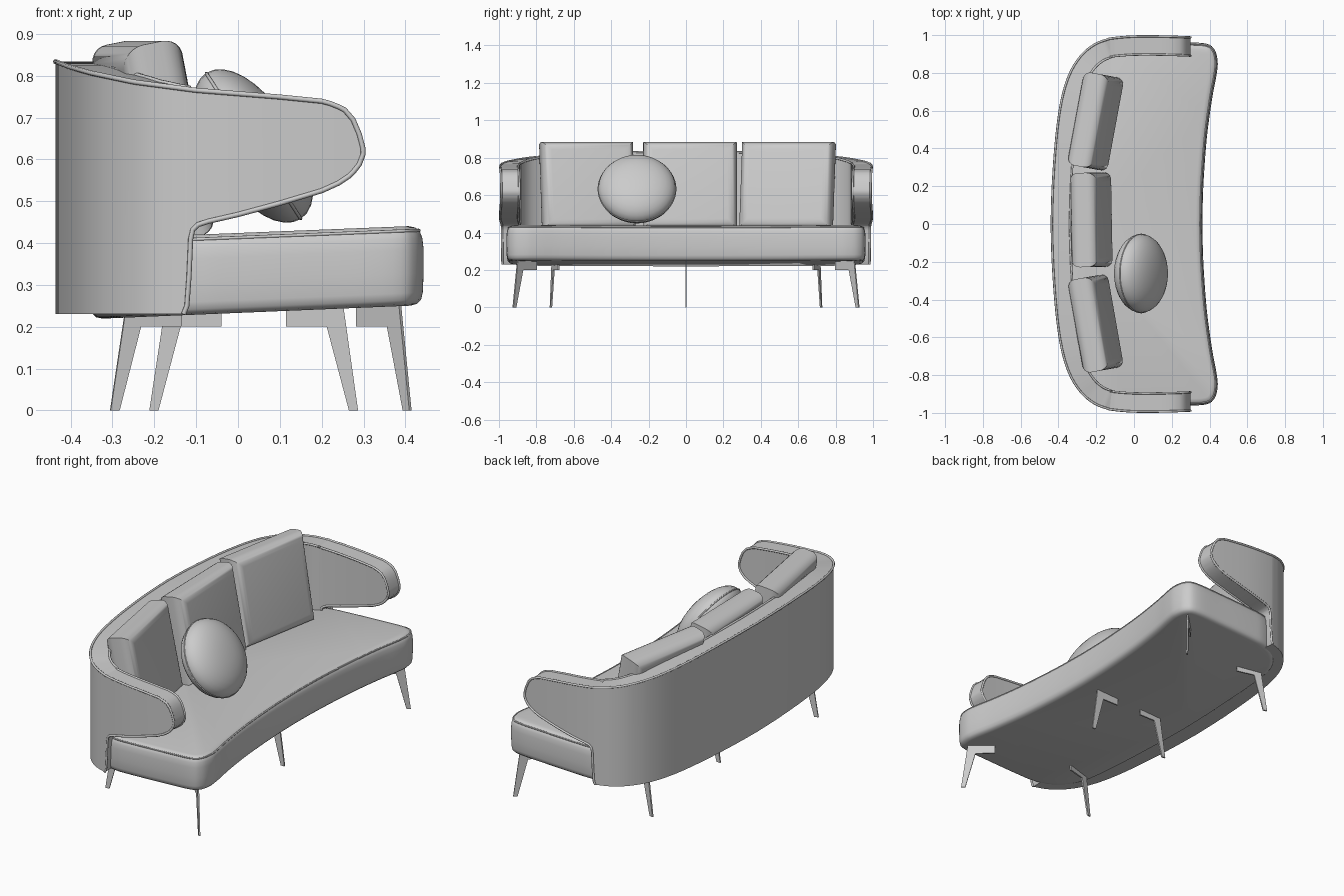
import bpy, bmesh, math
from mathutils import Vector, Matrix

if "Cube" in bpy.data.objects:
    bpy.data.objects.remove(bpy.data.objects["Cube"])

fabric = bpy.data.materials.new("grey fabric")
fabric.diffuse_color = (0.6, 0.6, 0.6, 1)
fabric.use_nodes = True
fabric.node_tree.nodes["Principled BSDF"].inputs["Base Color"].default_value = fabric.diffuse_color


def finish(bm, name, angle=35):
    bmesh.ops.recalc_face_normals(bm, faces=bm.faces)
    me = bpy.data.meshes.new(name)
    bm.to_mesh(me)
    bm.free()
    ob = bpy.data.objects.new(name, me)
    bpy.context.collection.objects.link(ob)
    me.materials.append(fabric)
    bpy.ops.object.select_all(action='DESELECT')
    ob.select_set(True)
    bpy.context.view_layer.objects.active = ob
    bpy.ops.object.shade_smooth_by_angle(angle=math.radians(angle))
    return ob


def piping(name, pts, radius, cyclic=False):
    cu = bpy.data.curves.new(name, 'CURVE')
    cu.dimensions = '3D'
    cu.bevel_depth = radius
    cu.bevel_resolution = 2
    cu.use_fill_caps = True
    sp = cu.splines.new('POLY')
    sp.points.add(len(pts) - 1)
    for p, co in zip(sp.points, pts):
        p.co = (*co, 1)
    sp.use_cyclic_u = cyclic
    cu.materials.append(fabric)
    bpy.context.collection.objects.link(bpy.data.objects.new(name, cu))


def smooth(pts, n):
    """Catmull-Rom through the points, end points doubled."""
    p = [Vector(q) for q in pts]
    p = [p[0] * 2 - p[1]] + p + [p[-1] * 2 - p[-2]]
    out = []
    for a, b, c, d in zip(p, p[1:], p[2:], p[3:]):
        for i in range(n):
            t = i / n
            out.append(0.5 * (2 * b + (c - a) * t + (2 * a - 5 * b + 4 * c - d) * t * t
                              + (3 * b - a - 3 * c + d) * t ** 3))
    return out + [p[-2]]


def inset(pts, dist, cyclic):
    """Offset a plan path to the left of its direction."""
    n, out = len(pts), []
    for i, p in enumerate(pts):
        a = pts[(i - 1) % n] if cyclic else pts[max(i - 1, 0)]
        b = pts[(i + 1) % n] if cyclic else pts[min(i + 1, n - 1)]
        t = (b - a).normalized()
        out.append(p + Vector((-t.y, t.x)) * dist)
    return out


def lerp(table, x):
    for (x0, z0), (x1, z1) in zip(table, table[1:]):
        if x <= x1:
            return z0 + (z1 - z0) * max(0, x - x0) / (x1 - x0)
    return table[-1][1]


# Wrap-around back and arms: columns along a U-shaped plan path
top_line = [(-.44, .835), (-.4, .82), (-.35, .806), (-.25, .785), (-.1, .765), (0, .757), (.1, .749),
            (.2, .739), (.23, .731), (.255, .718), (.275, .695), (.29, .66), (.299, .625)]
low_line = [(-.13, .23), (-.122, .25), (-.117, .32), (-.113, .41), (-.108, .432), (-.095, .444), (-.07, .452),
            (0, .468), (.1, .495), (.2, .525), (.24, .543), (.27, .563), (.29, .588), (.299, .612)]
arm_x = [.299, .296, .29, .283, .275, .265, .255, .24, .22, .2, .15, .1, .05, 0, -.04, -.07, -.085, -.095,
         -.103, -.108, -.113, -.117, -.122, -.13]
arm = [Vector((x, .994 - (.1 if x > .05 else .4) * (x - .05) ** 2)) for x in arm_x]
bend = smooth([arm[-1], (-.2, .955), (-.26, .912), (-.305, .858), (-.34, .795), (-.37, .71),
               (-.395, .59), (-.415, .42), (-.43, .2), (-.436, 0)], 4)
half = arm + bend[1:]
outer = half + [Vector((p.x, -p.y)) for p in half[-2::-1]]
inner = inset(outer, .097, False)
for i in range(len(arm)):               # keep the arm edges square across
    for k in (i, len(outer) - 1 - i):
        inner[k].x = outer[k].x
low = [lerp(low_line, p.x) if p.x > -.13 else .23 for p in outer]
high = [lerp(top_line, p.x) for p in outer]

bm = bmesh.new()
rings = []
for o, n, a, b in zip(outer, inner, low, high):
    rings.append([bm.verts.new((q.x, q.y, z)) for q, z in ((o, a), (o, b), (n, b), (n, a))])
for r, s in zip(rings, rings[1:]):
    for k in range(4):
        bm.faces.new((r[k], r[(k + 1) % 4], s[(k + 1) % 4], s[k]))
bm.faces.new(rings[0])
bm.faces.new(rings[-1][::-1])
finish(bm, "back_and_arms", 40)

# Piping along the arm undersides, around the noses and over the top rim
na = len(arm)
for name, path in (("outer_piping", outer), ("inner_piping", inner)):
    under = [(path[i].x, path[i].y, low[i]) for i in range(na)][::-1]
    far = [(path[-1 - i].x, path[-1 - i].y, low[-1 - i]) for i in range(na)]
    rim = [(p.x, p.y, z) for p, z in zip(path, high)]
    piping(name, under + rim + far, .006)


# Seat: rounded slab with a concave front, sloping up to the front
def seat_low(x):
    return .233 + .042 * x


def seat_high(x):
    return .424 + .04 * x


seat_half = smooth([(.362, 0), (.367, .2), (.385, .45), (.413, .66), (.437, .79), (.443, .86), (.425, .925),
                    (.37, .957), (.2, .96), (0, .958), (-.1, .95), (-.19, .915), (-.265, .84),
                    (-.31, .73), (-.335, .5), (-.35, .2), (-.355, 0)], 5)
plan = seat_half + [Vector((p.x, -p.y)) for p in seat_half[-2:0:-1]]
layers = [(.032, 0), (.016, .02), (.006, .07), (.002, .16), (0, .4), (0, .7), (.003, .84), (.009, .93),
          (.02, .98), (.036, 1)]
bm = bmesh.new()
loops = []
for d, f in layers:
    loops.append([bm.verts.new((p.x, p.y, seat_low(p.x) * (1 - f) + seat_high(p.x) * f))
                  for p in inset(plan, d, True)])
for a, b in zip(loops, loops[1:]):
    for i in range(len(a)):
        j = (i + 1) % len(a)
        bm.faces.new((a[i], a[j], b[j], b[i]))
bm.faces.new(loops[0])
bm.faces.new(loops[-1])
finish(bm, "seat", 50)
piping("seat_seam", [(p.x, p.y, seat_high(p.x) - .011) for p in inset(plan, .011, True)], .004, True)


# Back cushions: boxes with rounded long edges and mitred corners
def cushion(name, x, y, yaw):
    bm = bmesh.new()
    bmesh.ops.create_cube(bm, size=1)
    bmesh.ops.scale(bm, vec=(.145, .5, .475), verts=bm.verts)
    edges = [e for e in bm.edges if abs(e.verts[0].co.x - e.verts[1].co.x) < .01]
    bmesh.ops.bevel(bm, geom=edges, offset=.05, segments=6, profile=.5, affect='EDGES')
    ob = finish(bm, name, 35)
    ob.matrix_world = (Matrix.Translation((x, y, .645)) @ Matrix.Rotation(math.radians(yaw), 4, 'Z')
                       @ Matrix.Rotation(math.radians(-11), 4, 'Y'))


cushion("middle_cushion", -.225, .022, 1)
cushion("left_cushion", -.203, -.527, 10)
cushion("right_cushion", -.203, .543, -10.5)

# Round scatter pillow: lathed lens with a seam
bm = bmesh.new()
prof = []
for i in range(17):
    a = math.pi * i / 16
    prof.append(bm.verts.new((.208 * math.sin(a) ** .9 if 0 < i < 16 else 0, 0, .1 * math.cos(a))))
edges = [bm.edges.new(e) for e in zip(prof, prof[1:])]
bmesh.ops.spin(bm, geom=prof + edges, cent=(0, 0, 0), axis=(0, 0, 1), angle=2 * math.pi, steps=40)
bmesh.ops.remove_doubles(bm, verts=bm.verts, dist=.0005)
place = Matrix.Translation((.037, -.262, .632)) @ Matrix.Rotation(math.radians(57), 4, 'Y')
finish(bm, "round_pillow", 60).matrix_world = place
piping("pillow_seam", [place @ Vector((.207 * math.cos(t), .207 * math.sin(t), 0))
                       for t in (math.tau * i / 48 for i in range(48))], .004, True)


# Legs: thin flat brackets with a splayed, tapering foot
def leg(name, foot, plate):
    foot, plate = Vector(foot), Vector(plate)
    span = (foot - plate).length
    u = (foot - plate) / span
    side = Vector((-u.y, u.x, 0)) * .004
    shape = [(span, 0), (span - .022, 0), (span - .075, .2), (0, .2), (0, None), (span - .035, None)]
    bm = bmesh.new()
    faces = []
    for s in (-1, 1):
        ring = []
        for d, z in shape:
            p = plate + u * d
            z = seat_low(p.x) + .004 if z is None else z
            ring.append(bm.verts.new(Vector((p.x, p.y, z)) + side * s))
        faces.append(ring)
        bm.faces.new(ring)
    a, b = faces
    for i in range(6):
        j = (i + 1) % 6
        bm.faces.new((a[i], a[j], b[j], b[i]))
    finish(bm, name, 20)


for label, s in (("left", -1), ("right", 1)):
    leg("front_leg_" + label, (.412, .925 * s), (.285, .8 * s))
    leg("back_leg_" + label, (-.305, .725 * s), (-.135, .68 * s))
leg("front_leg_middle", (.287, 0), (.115, 0))
leg("back_leg_middle", (-.212, 0), (-.04, 0))
